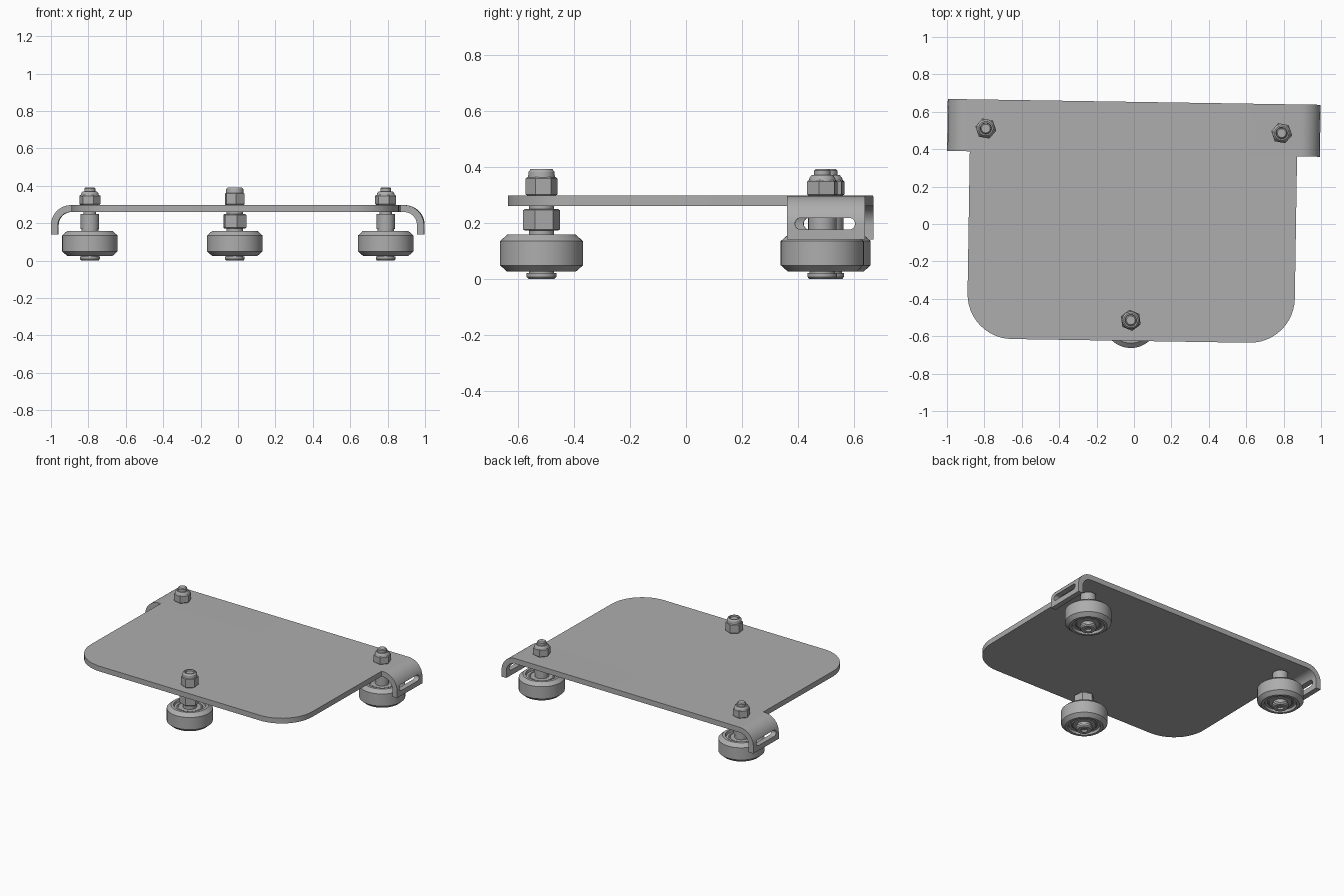
import bpy, bmesh
from math import pi, sin, cos, radians
from mathutils import Matrix, Vector

cube = bpy.data.objects.get("Cube")
if cube:
    bpy.data.objects.remove(cube, do_unlink=True)

grey = bpy.data.materials.new("plain grey")
grey.use_nodes = True
colour = (0.42, 0.42, 0.42, 1)
grey.diffuse_color = colour
grey.node_tree.nodes["Principled BSDF"].inputs["Base Color"].default_value = colour

# The whole trolley sits slightly turned about z
PLACE = Matrix.Translation((-0.009, 0, 0)) @ Matrix.Rotation(radians(-0.9), 4, "Z")
TOP, BOTTOM = 0.297, 0.26
BACK, STEP, FRONT = 0.653, 0.375, -0.625


def finish(bm, name, at=(0, 0, 0)):
    bmesh.ops.recalc_face_normals(bm, faces=bm.faces)
    mesh = bpy.data.meshes.new(name)
    bm.to_mesh(mesh)
    bm.free()
    ob = bpy.data.objects.new(name, mesh)
    bpy.context.collection.objects.link(ob)
    mesh.materials.append(grey)
    ob.matrix_world = PLACE @ Matrix.Translation(at)
    return ob


def smooth(ob):
    bpy.ops.object.select_all(action="DESELECT")
    ob.select_set(True)
    bpy.context.view_layer.objects.active = ob
    bpy.ops.object.shade_smooth_by_angle(angle=radians(30))


def arc(cx, cy, r, start, end, n=12):
    steps = [radians(start + (end - start) * i / n) for i in range(n + 1)]
    return [(cx + r * cos(a), cy + r * sin(a)) for a in steps]


def extrude(name, points, direction):
    bm = bmesh.new()
    face = bm.faces.new([bm.verts.new(p) for p in points])
    new = bmesh.ops.extrude_face_region(bm, geom=[face])["geom"]
    verts = [v for v in new if isinstance(v, bmesh.types.BMVert)]
    bmesh.ops.translate(bm, verts=verts, vec=direction)
    return finish(bm, name)


def lathe(name, profile, at, segments=48):
    bm = bmesh.new()
    verts = [bm.verts.new((r, 0, z)) for r, z in profile]
    edges = [bm.edges.new(pair) for pair in zip(verts, verts[1:])]
    bmesh.ops.spin(bm, geom=verts + edges, cent=(0, 0, 0), axis=(0, 0, 1),
                   angle=2 * pi, steps=segments, use_duplicate=False)
    bmesh.ops.remove_doubles(bm, verts=bm.verts, dist=0.0002)
    smooth(finish(bm, name, at))


def hexagon(name, radius, low, high, at, turn):
    bm = bmesh.new()
    bmesh.ops.create_cone(bm, cap_ends=True, segments=6, radius1=radius, radius2=radius,
                          depth=high - low,
                          matrix=Matrix.Translation((0, 0, (low + high) / 2))
                          @ Matrix.Rotation(radians(turn), 4, "Z"))
    caps = [e for e in bm.edges if abs(e.verts[0].co.z - e.verts[1].co.z) < 0.001]
    bmesh.ops.bevel(bm, geom=caps, offset=0.005, segments=1, affect="EDGES")
    finish(bm, name, at)


# Deck with two rounded front corners
HALF, R = 0.875, 0.24
outline = [(HALF, STEP), (-HALF, STEP)]
outline += arc(-HALF + R, FRONT + R, R, 180, 270) + arc(HALF - R, FRONT + R, R, 270, 360)
smooth(extrude("deck", [(x, y, BOTTOM) for x, y in outline], (0, 0, TOP - BOTTOM)))

# Rear band bent down at both ends
END, BEND, THICK, LOW = 0.997, 0.107, TOP - BOTTOM, 0.14
cx, cz = END - BEND, TOP - BEND
half = [(END - THICK, LOW), (END, LOW)] + arc(cx, cz, BEND, 0, 90)
inner = arc(cx, cz, BEND - THICK, 90, 0)
profile = half + [(-x, z) for x, z in reversed(half)]
profile += [(-x, z) for x, z in reversed(inner)] + inner
band = extrude("rear_band", [(x, STEP, z) for x, z in profile], (0, BACK - STEP, 0))

# Rounded slot through both bent ends
SLOT_Y, SLOT_Z, SLOT_R, REACH = 0.511, 0.197, 0.021, 0.086
slot = arc(SLOT_Y + REACH, SLOT_Z, SLOT_R, -90, 90) + arc(SLOT_Y - REACH, SLOT_Z, SLOT_R, 90, 270)
cutter = extrude("slot_cutter", [(-1.1, y, z) for y, z in slot], (2.2, 0, 0))
cutter.hide_render = True
cut = band.modifiers.new("slots", "BOOLEAN")
cut.operation, cut.solver, cut.object = "DIFFERENCE", "EXACT", cutter
bpy.ops.object.select_all(action="DESELECT")
bpy.context.view_layer.objects.active = band
band.select_set(True)
bpy.ops.object.modifier_apply(modifier="slots")
bpy.data.objects.remove(cutter, do_unlink=True)
smooth(band)

# Wheel section: chamfered tyre with stepped hub recesses on both faces
MID = 0.092
side = [(0.03, 0.052), (0.072, 0.052), (0.075, 0.055), (0.08, 0.055), (0.084, 0.05),
        (0.1, 0.05), (0.104, 0.066), (0.122, 0.066), (0.148, 0.043)]
wheel = [(r, MID + d) for r, d in side] + [(r, MID - d) for r, d in reversed(side)]
wheel.append(wheel[0])

wheels = {"back_right": (-0.791, 0.498, 0), "back_left": (0.791, 0.498, 0),
          "front": (0, -0.515, 0)}
for name, at in wheels.items():
    front = name == "front"
    lathe(name + "_wheel", wheel, at)
    # Bolt with a button head and a socket; it passes through to the top nut
    tip = 0.385 if front else 0.392
    lathe(name + "_bolt", [(0, 0.012), (0.02, 0.012), (0.022, 0), (0.046, 0), (0.053, 0.008),
                           (0.053, 0.022), (0.045, 0.022), (0.045, 0.04), (0.029, 0.04),
                           (0.029, tip - 0.006), (0.023, tip), (0, tip)], at)
    lathe(name + "_lower_washer", [(0.028, 0.142), (0.045, 0.142), (0.045, 0.175),
                                   (0.028, 0.175)], at)
    if front:
        # Hexagonal adjuster with a round collar up to the deck
        hexagon("front_adjuster", 0.066, 0.172, 0.25, at, 10)
        lathe("front_collar", [(0.028, 0.25), (0.045, 0.25), (0.045, 0.262), (0.028, 0.262)], at)
    else:
        lathe(name + "_spacer", [(0.028, 0.17), (0.05, 0.17), (0.05, 0.25), (0.034, 0.25),
                                 (0.034, 0.262), (0.028, 0.262)], at)
    # Lock nut with a rounded collar
    turn = 8 if front else 20
    height = 0.363 if front else 0.352
    hexagon(name + "_nut", 0.057, TOP, height, at, turn)
    rim = 0.392 if front else 0.37
    lathe(name + "_nut_collar", [(0.048, height - 0.002), (0.046, rim - 0.01), (0.038, rim),
                                 (0.031, rim), (0.029, rim - 0.012)], at)
